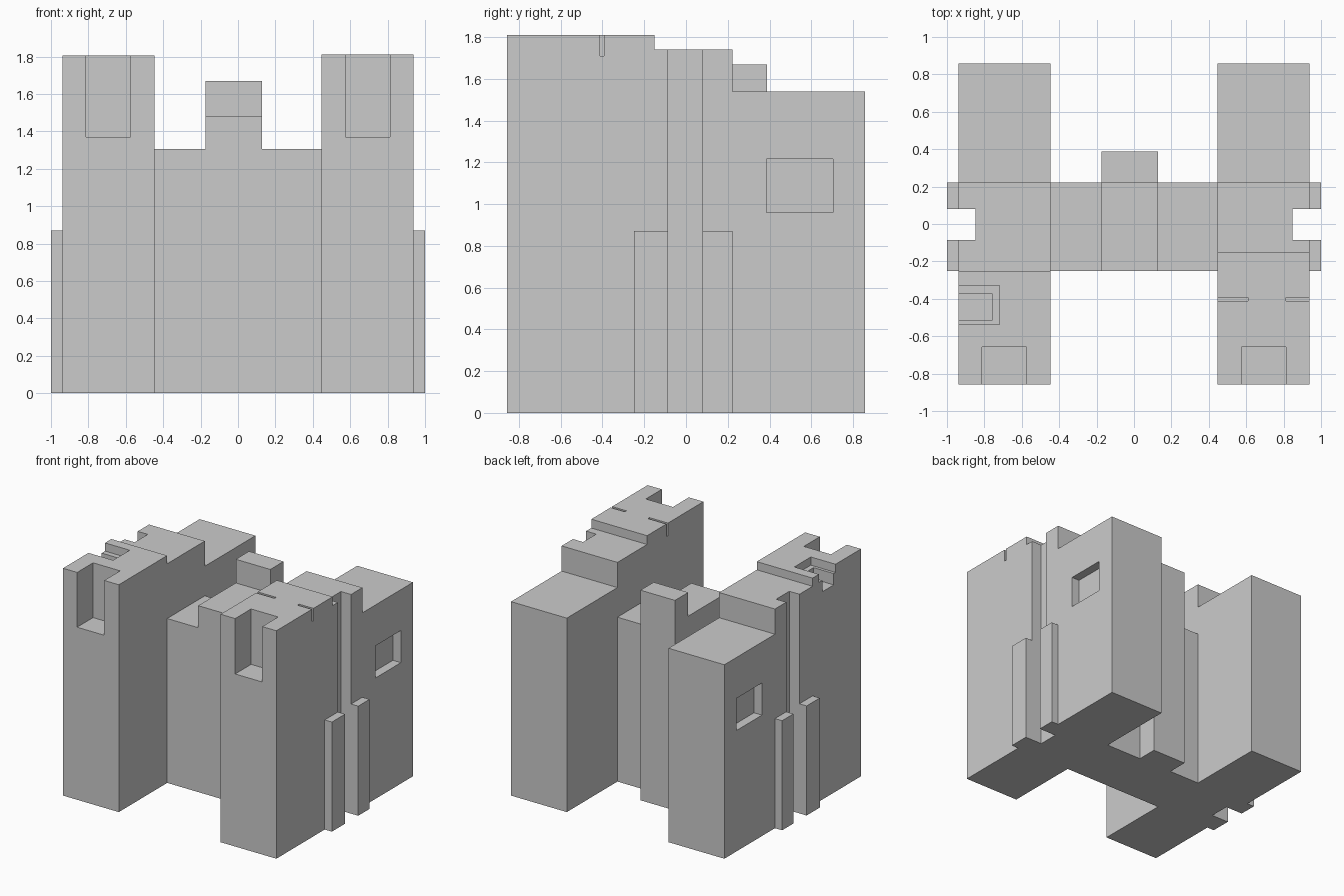
import bpy

if "Cube" in bpy.data.objects:
    bpy.data.objects.remove(bpy.data.objects["Cube"])


def solid(name, points, axis, a, b):
    """Extrude a closed 2D profile from a to b along 'x' (y,z points) or 'y' (x,z points)."""
    def place(p, t):
        return (t, p[0], p[1]) if axis == 'x' else (p[0], t, p[1])
    n = len(points)
    verts = [place(p, a) for p in points] + [place(p, b) for p in points]
    faces = [tuple(range(n)), tuple(range(2 * n - 1, n - 1, -1))]
    faces += [(i, i + n, (i + 1) % n + n, (i + 1) % n) for i in range(n)]
    if axis == 'x':
        faces = [f[::-1] for f in faces]
    mesh = bpy.data.meshes.new(name)
    mesh.from_pydata(verts, [], faces)
    obj = bpy.data.objects.new(name, mesh)
    bpy.context.collection.objects.link(obj)
    return obj


def box(name, x, y, z):
    x0, x1 = sorted(x)
    return solid(name, [(x0, z[0]), (x1, z[0]), (x1, z[1]), (x0, z[1])], 'y', *y)


def cut(obj, x, y, z):
    """Carve a box-shaped recess out of obj."""
    cutter = box("cutter", x, y, z)
    cutter.hide_render = True
    mod = obj.modifiers.new("recess", 'BOOLEAN')
    mod.operation = 'DIFFERENCE'
    mod.solver = 'EXACT'
    mod.object = cutter
    bpy.context.view_layer.objects.active = obj
    bpy.ops.object.modifier_apply(modifier=mod.name)
    bpy.data.objects.remove(cutter, do_unlink=True)


FRONT, BACK = -0.857, 0.857
WALL_FRONT, WALL_BACK = -0.25, 0.222
INNER, OUTER = 0.447, 0.937

towers = {}
for side, s, top, step in (("left", -1, 1.805, -0.25), ("right", 1, 1.81, -0.15)):
    # Long tower with a roof stepping down towards the back
    profile = [(FRONT, 0), (BACK, 0), (BACK, 1.54), (WALL_BACK, 1.54),
               (WALL_BACK, 1.74), (step, 1.74), (step, top), (FRONT, top)]
    x0, x1 = sorted((s * INNER, s * OUTER))
    tower = solid(side + "_tower", profile, 'x', x0, x1)
    # Front opening, side window and full-height side groove
    cut(tower, (s * 0.575, s * 0.813), (-1, -0.657), (1.37, 2))
    cut(tower, (s * 0.867, s * 1.1), (0.385, 0.705), (0.96, 1.215))
    cut(tower, (s * 0.848, s * 1.1), (-0.085, 0.08), (-0.1, 2))
    # Low buttresses beside the groove
    box(side + "_front_buttress", (s * OUTER, s), (WALL_FRONT, -0.085), (0, 0.87))
    box(side + "_back_buttress", (s * OUTER, s), (0.08, WALL_BACK), (0, 0.87))
    towers[side] = tower

# Narrow slits in the right roof
for x in ((0.3, 0.61), (0.812, 1.1)):
    cut(towers["right"], x, (-0.412, -0.392), (1.71, 2))

# Stepped pocket in the left roof
cut(towers["left"], (-1.1, -0.72), (-0.538, -0.33), (1.74, 2))
cut(towers["left"], (-1.1, -0.76), (-0.515, -0.372), (1.65, 1.9))

# Connecting wall with a raised middle
solid("connecting_wall", [(-INNER, 0), (INNER, 0), (INNER, 1.305), (0.128, 1.305),
                          (0.128, 1.48), (-0.175, 1.48), (-0.175, 1.305),
                          (-INNER, 1.305)], 'y', WALL_FRONT, WALL_BACK)

# Tall pier behind the wall
box("back_pier", (-0.175, 0.128), (WALL_BACK, 0.388), (0, 1.668))
